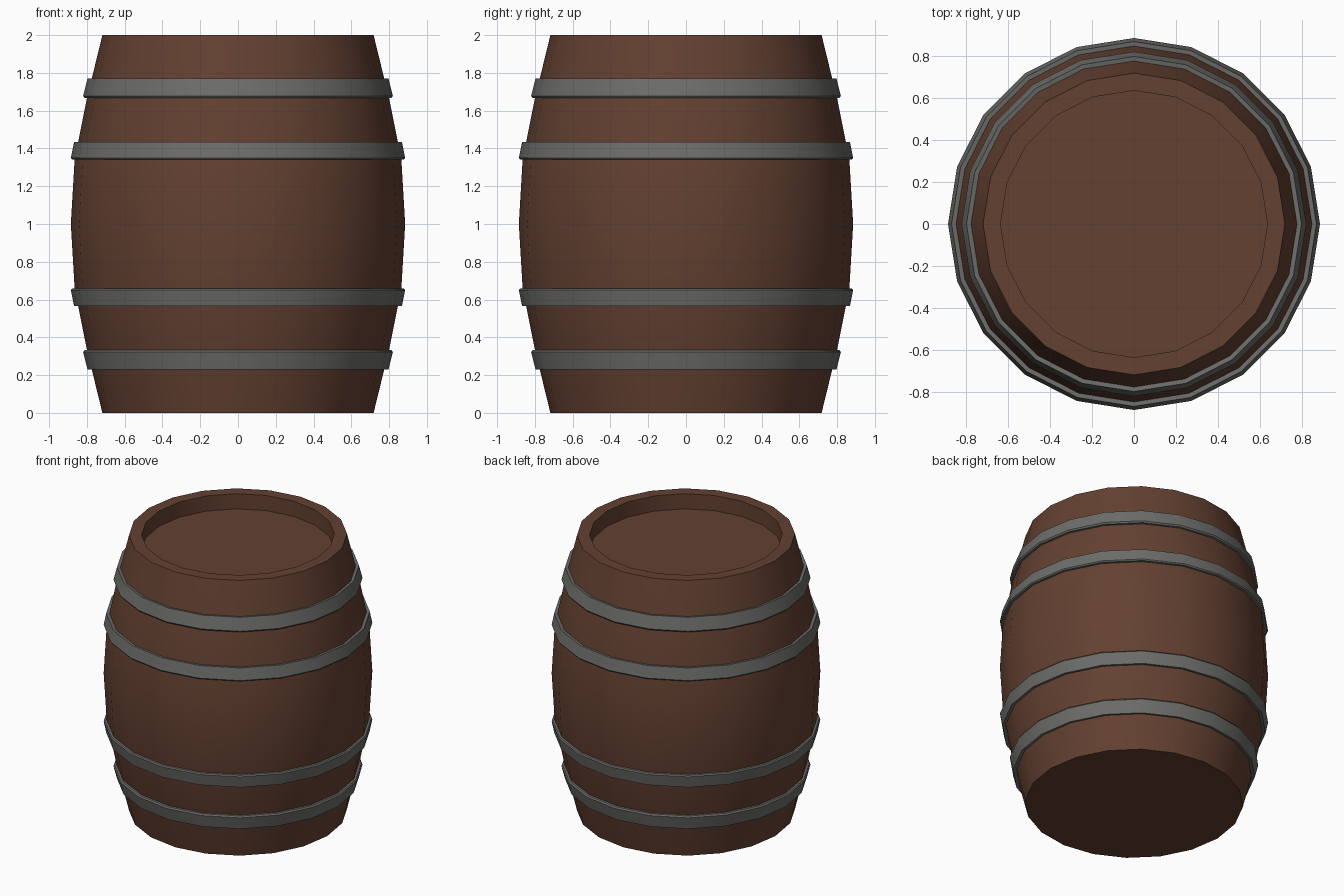
import bpy, bmesh, math

if "Cube" in bpy.data.objects:
    bpy.data.objects.remove(bpy.data.objects["Cube"])

SIDES = 20


def material(name, rgb):
    m = bpy.data.materials.new(name)
    m.diffuse_color = (*rgb, 1)
    m.use_nodes = True
    m.node_tree.nodes["Principled BSDF"].inputs["Base Color"].default_value = m.diffuse_color
    return m


wood = material("brown wood", (0.125, 0.052, 0.031))
iron = material("grey iron", (0.15, 0.15, 0.143))


def lathe(name, profile, mat, closed=False):
    """Revolve (radius, z) points around z; open profiles get capped ends."""
    bm = bmesh.new()
    rings = [[bm.verts.new((r * math.cos(math.tau * i / SIDES),
                            r * math.sin(math.tau * i / SIDES), z))
              for i in range(SIDES)] for r, z in profile]
    pairs = list(zip(rings, rings[1:]))
    if closed:
        pairs.append((rings[-1], rings[0]))
    else:
        bm.faces.new(rings[0][::-1])
        bm.faces.new(rings[-1])
    for a, b in pairs:
        for i in range(SIDES):
            j = (i + 1) % SIDES
            bm.faces.new((a[i], a[j], b[j], b[i]))
    bmesh.ops.recalc_face_normals(bm, faces=bm.faces)
    me = bpy.data.meshes.new(name)
    bm.to_mesh(me)
    bm.free()
    me.materials.append(mat)
    ob = bpy.data.objects.new(name, me)
    bpy.context.collection.objects.link(ob)
    bpy.context.view_layer.objects.active = ob
    ob.select_set(True)
    bpy.ops.object.shade_smooth_by_angle(angle=math.radians(30))
    ob.select_set(False)
    return ob


# Bulging body with a flat base, a rim and a sunken lid
lathe("barrel_body", [(0.718, 0), (0.80, 0.335), (0.865, 0.66), (0.885, 1.0),
                      (0.865, 1.34), (0.80, 1.665), (0.718, 2.0),
                      (0.635, 2.0), (0.635, 1.89)], wood)

# Iron hoops leaning with the body, mirrored about the middle
outer = [(0.765, 0.237), (0.797, 0.231), (0.82, 0.322), (0.813, 0.332), (0.79, 0.335)]
inner = [(0.835, 0.57), (0.868, 0.566), (0.885, 0.65), (0.879, 0.658), (0.85, 0.661)]
for label, prof in (("outer", outer), ("inner", inner)):
    lathe(f"lower_{label}_hoop", prof, iron, closed=True)
    lathe(f"upper_{label}_hoop", [(r, 2 - z) for r, z in prof], iron, closed=True)
